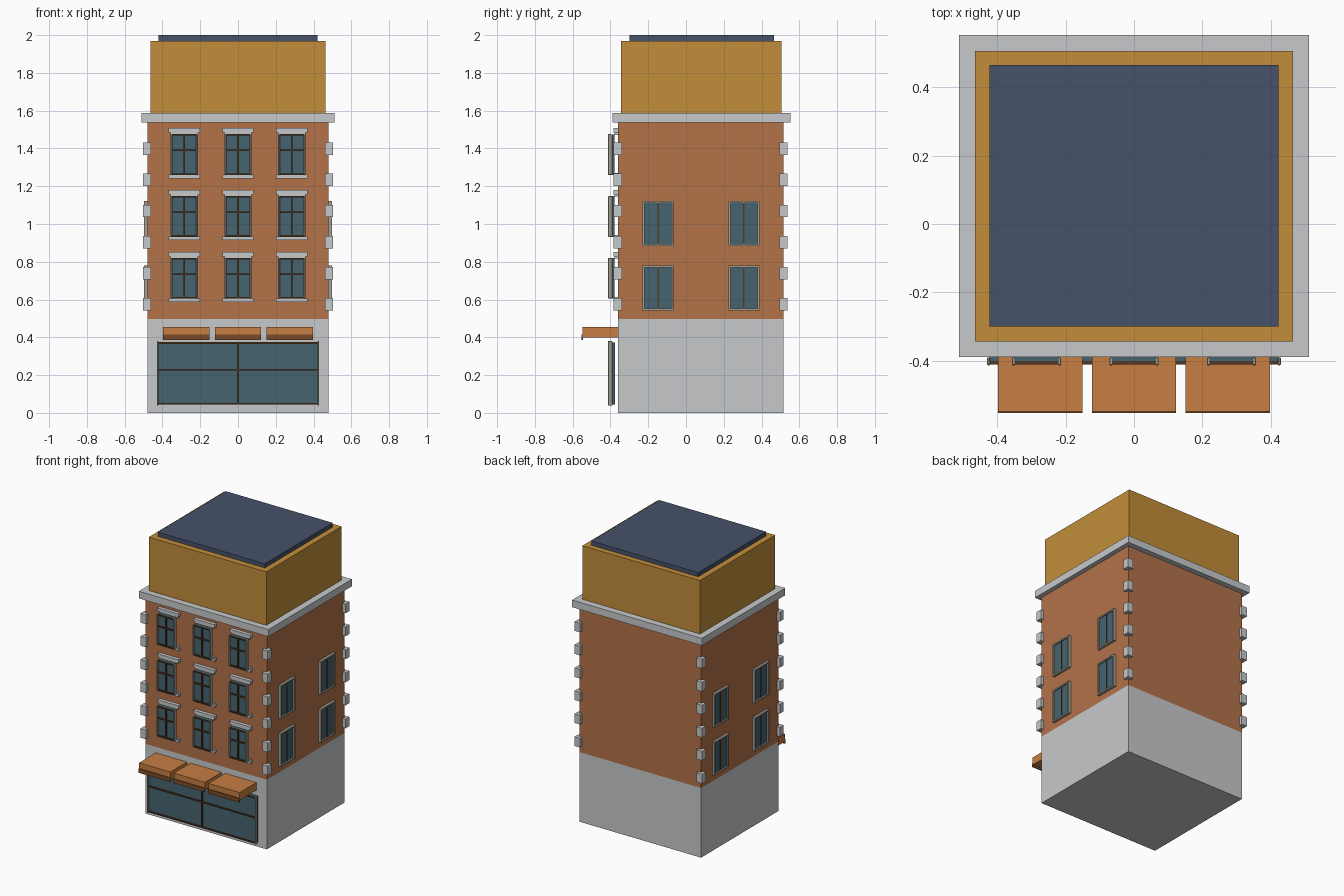
import bpy
import bmesh

if "Cube" in bpy.data.objects:
    bpy.data.objects.remove(bpy.data.objects["Cube"])


def material(name, r, g, b):
    def lin(c):
        c /= 255
        return c / 12.92 if c <= 0.04045 else ((c + 0.055) / 1.055) ** 2.4
    m = bpy.data.materials.new(name)
    m.diffuse_color = (lin(r), lin(g), lin(b), 1)
    m.use_nodes = True
    m.node_tree.nodes["Principled BSDF"].inputs["Base Color"].default_value = m.diffuse_color
    return m


STONE = material("pale stone", 199, 201, 203)
BRICK = material("brick", 180, 114, 73)
OCHRE = material("ochre", 194, 141, 58)
SLATE = material("slate blue", 70, 82, 105)
GLASS = material("teal glass", 70, 99, 111)
BROWN = material("dark brown", 84, 56, 34)
CANVAS = material("orange canvas", 198, 126, 66)
VALANCE = material("valance brown", 122, 76, 42)
TRIM = material("beige trim", 165, 160, 147)


def boxes(name, mat, ranges, bevel=0):
    """One object made of boxes given as (x0, x1, y0, y1, z0, z1)."""
    bm = bmesh.new()
    for x0, x1, y0, y1, z0, z1 in ranges:
        verts = bmesh.ops.create_cube(bm, size=1)["verts"]
        for v in verts:
            v.co.x = (x0 + x1) / 2 + v.co.x * (x1 - x0)
            v.co.y = (y0 + y1) / 2 + v.co.y * (y1 - y0)
            v.co.z = (z0 + z1) / 2 + v.co.z * (z1 - z0)
    mesh = bpy.data.meshes.new(name)
    bm.to_mesh(mesh)
    bm.free()
    mesh.materials.append(mat)
    ob = bpy.data.objects.new(name, mesh)
    bpy.context.collection.objects.link(ob)
    if bevel:
        mod = ob.modifiers.new("soft edge", "BEVEL")
        mod.width = bevel
        mod.segments = 1
    return ob


# Main volumes
boxes("ground_floor", STONE, [(-.48, .48, -.36, .515, 0, .497)])
boxes("brick_storeys", BRICK, [(-.48, .48, -.36, .515, .497, 1.537)])
boxes("cornice", STONE, [(-.512, .512, -.388, .553, 1.537, 1.588)])
boxes("attic", OCHRE, [(-.464, .464, -.343, .505, 1.588, 1.97)])
boxes("roof_slab", SLATE, [(-.422, .422, -.30, .465, 1.97, 2.0)])

# Corner stones on all four corners
quoins = []
for i in range(6):
    z = .576 + i * .1643
    for x0, x1 in ((-.503, -.46), (.46, .503)):
        for y0, y1 in ((-.383, -.34), (.495, .538)):
            quoins.append((x0, x1, y0, y1, z - .033, z + .033))
boxes("corner_stones", STONE, quoins)

# Front windows: glass, stiles, glazing bars, lintels and sills
glass, stiles, bars, stone = [], [], [], []
for row in range(3):
    z = .605 + row * .3275
    for x in (-.285, 0, .285):
        glass.append((x - .064, x + .064, -.402, -.378, z, z + .215))
        for s in (-.067, .067):
            stiles.append((x + s - .005, x + s + .005, -.413, -.39, z, z + .215))
        bars.append((x - .004, x + .004, -.411, -.40, z, z + .215))
        for h in (.004, .13, .212):
            bars.append((x - .064, x + .064, -.411, -.40, z + h - .004, z + h + .004))
        stone.append((x - .083, x + .083, -.385, -.36, z + .224, z + .247))
        stone.append((x - .072, x + .072, -.378, -.36, z + .212, z + .224))
        stone.append((x - .083, x + .083, -.385, -.36, z - .018, z + .001))
        stone.append((x - .072, x + .072, -.378, -.36, z + .001, z + .009))
boxes("front_window_glass", GLASS, glass)
boxes("front_window_stiles", TRIM, stiles, .002)
boxes("front_window_bars", BROWN, bars)
boxes("lintels_and_sills", STONE, stone)

# Side windows, mirrored on both walls
glass, frames, bars = [], [], []
for side in (-1, 1):
    def wall_box(depth, y0, y1, z0, z1):
        a, b = sorted((side * .475, side * depth))
        return (a, b, y0, y1, z0, z1)
    for y in (-.147, .307):
        for z in (.55, .892):
            t = z + .222
            glass.append(wall_box(.488, y - .074, y + .074, z, t))
            bars.append(wall_box(.492, y - .004, y + .004, z, t))
            for s in (-.077, .077):
                frames.append(wall_box(.498, y + s - .005, y + s + .005, z - .004, t + .004))
            for h in (z - .003, t + .003):
                frames.append(wall_box(.498, y - .082, y + .082, h - .005, h + .005))
boxes("side_window_glass", GLASS, glass)
boxes("side_window_frames", TRIM, frames)
boxes("side_window_bars", BROWN, bars)

# Shop front
boxes("shop_glass", GLASS, [(-.422, .422, -.402, -.376, .045, .372)])
boxes("shop_posts", TRIM, [(s * .425 - .004, s * .425 + .004, -.413, -.39, .038, .38)
                           for s in (-1, 1)], .002)
boxes("shop_bars", BROWN,
      [(-.004, .004, -.411, -.40, .045, .372)]
      + [(-.422, .422, -.411, -.40, z - .004, z + .004) for z in (.048, .228, .37)])

# Awnings with a hanging front valance
spans = [(-.397, -.15), (-.123, .123), (.15, .397)]
boxes("awnings", CANVAS, [(a, b, -.548, -.355, .40, .455) for a, b in spans])
boxes("awning_valances", VALANCE, [(a, b, -.553, -.546, .386, .415) for a, b in spans])
